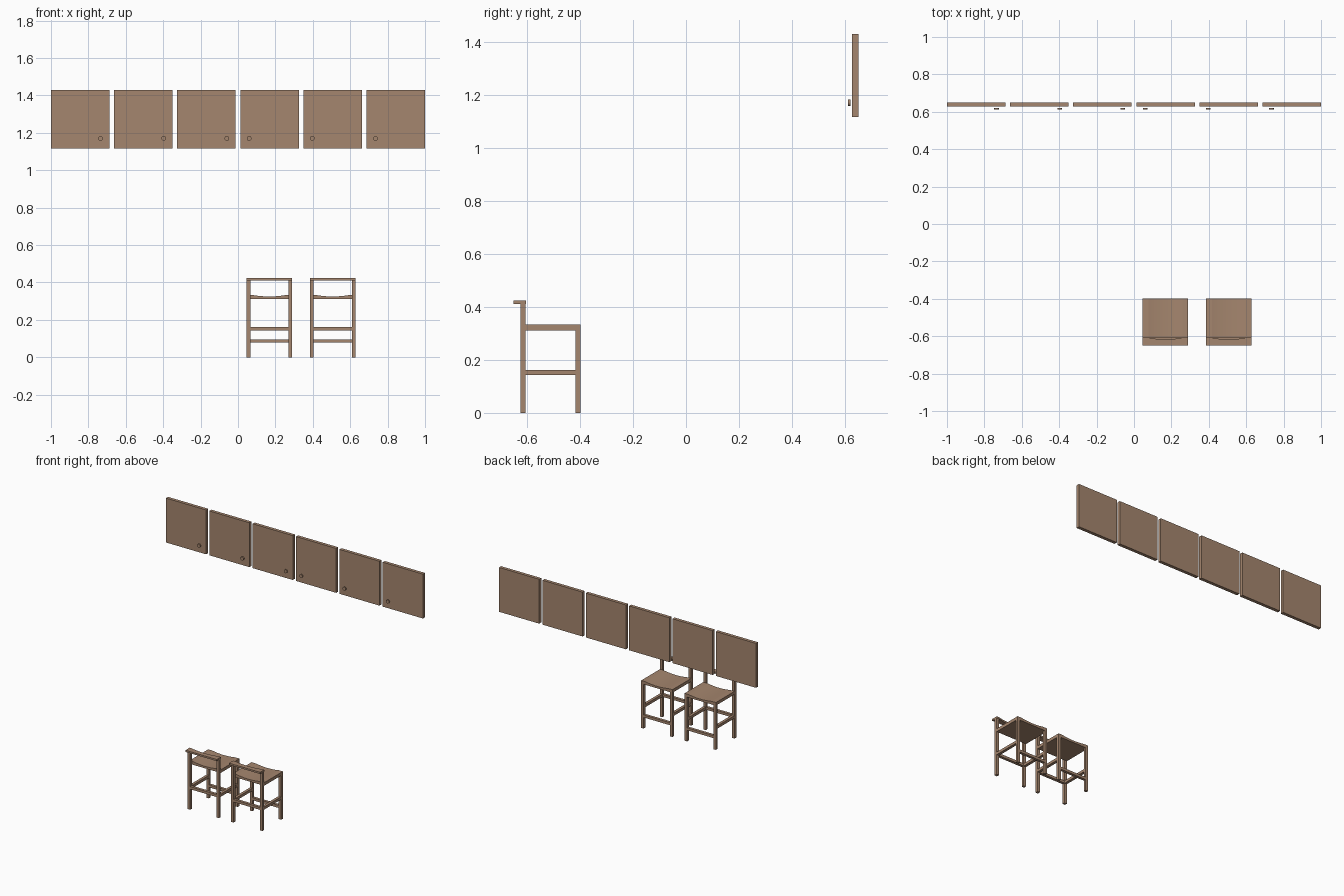
import bpy, bmesh, math
from mathutils import Matrix

if "Cube" in bpy.data.objects:
    bpy.data.objects.remove(bpy.data.objects["Cube"])

wood = bpy.data.materials.new("warm brown wood")
wood.diffuse_color = (0.376, 0.238, 0.156, 1)
wood.use_nodes = True
wood.node_tree.nodes["Principled BSDF"].inputs["Base Color"].default_value = wood.diffuse_color


def finish(name, bm):
    bmesh.ops.recalc_face_normals(bm, faces=bm.faces)
    me = bpy.data.meshes.new(name)
    bm.to_mesh(me)
    bm.free()
    me.materials.append(wood)
    ob = bpy.data.objects.new(name, me)
    bpy.context.collection.objects.link(ob)
    return ob


def box(name, x0, x1, y0, y1, z0, z1):
    bm = bmesh.new()
    m = Matrix.Translation(((x0 + x1) / 2, (y0 + y1) / 2, (z0 + z1) / 2))
    m = m @ Matrix.Diagonal((x1 - x0, y1 - y0, z1 - z0, 1))
    bmesh.ops.create_cube(bm, size=1, matrix=m)
    return finish(name, bm)


def prism(name, outline, offset):
    """Extrude a closed 3D outline along an offset vector."""
    bm = bmesh.new()
    face = bm.faces.new([bm.verts.new(p) for p in outline])
    res = bmesh.ops.extrude_face_region(bm, geom=[face], use_keep_orig=True)
    verts = [g for g in res["geom"] if isinstance(g, bmesh.types.BMVert)]
    bmesh.ops.translate(bm, verts=verts, vec=offset)
    return finish(name, bm)


# Row of wall cabinet doors, each with a round knob near the centre-side corner
for i in range(6):
    cx = -0.84375 + 0.3375 * i
    box("cabinet_door", cx - 0.15625, cx + 0.15625, 0.627, 0.65, 1.117, 1.429)
    side = 1 if cx < 0 else -1
    bm = bmesh.new()
    m = Matrix.Translation((cx + side * 0.109, 0.616, 1.17)) @ Matrix.Rotation(math.pi / 2, 4, 'X')
    bmesh.ops.create_cone(bm, cap_ends=True, segments=24, radius1=0.0125,
                          radius2=0.0125, depth=0.008, matrix=m)
    knob = finish("door_knob", bm)
    for p in knob.data.polygons:
        p.use_smooth = len(p.vertices) == 4

# Two stools, backs towards -y
W, L = 0.1215, 0.019            # half width, leg thickness
YB, YF = -0.625, -0.398         # back and front extents of the legs
for cx in (0.168, 0.506):
    for s in (-1, 1):
        xs = sorted((cx + s * W, cx + s * (W - L)))
        box("back_leg", *xs, YB, YB + L, 0, 0.412)
        box("front_leg", *xs, YF - L, YF, 0, 0.313)
        box("side_stretcher", *xs, YB + L, YF - L, 0.143, 0.162)
    x0, x1 = cx - W + L, cx + W - L
    box("back_stretcher", x0, x1, YB, YB + L, 0.144, 0.162)
    box("foot_rest", x0, x1, YF - L, YF, 0.078, 0.096)

    # Dished seat: flat edges with a shallow hollow
    top = [(cx + W, YF, 0.333)]
    for k in range(13):
        t = 1 - k / 6
        top.append((cx + 0.09 * t, YF, 0.333 - 0.008 * (1 - t * t)))
    top.append((cx - W, YF, 0.333))
    seat = [(cx - W, YF, 0.311), (cx + W, YF, 0.311)] + top
    prism("seat", seat, (0, YB + L - YF, 0))

    # Top rail with a curved inner edge
    rail = [(cx - W, -0.65, 0.411), (cx + W, -0.65, 0.411), (cx + W, -0.604, 0.411)]
    for k in range(13):
        t = 1 - k / 6
        rail.append((cx + 0.105 * t, -0.604 - 0.013 * (1 - t * t), 0.411))
    rail.append((cx - W, -0.604, 0.411))
    prism("back_rail", rail, (0, 0, 0.012))
